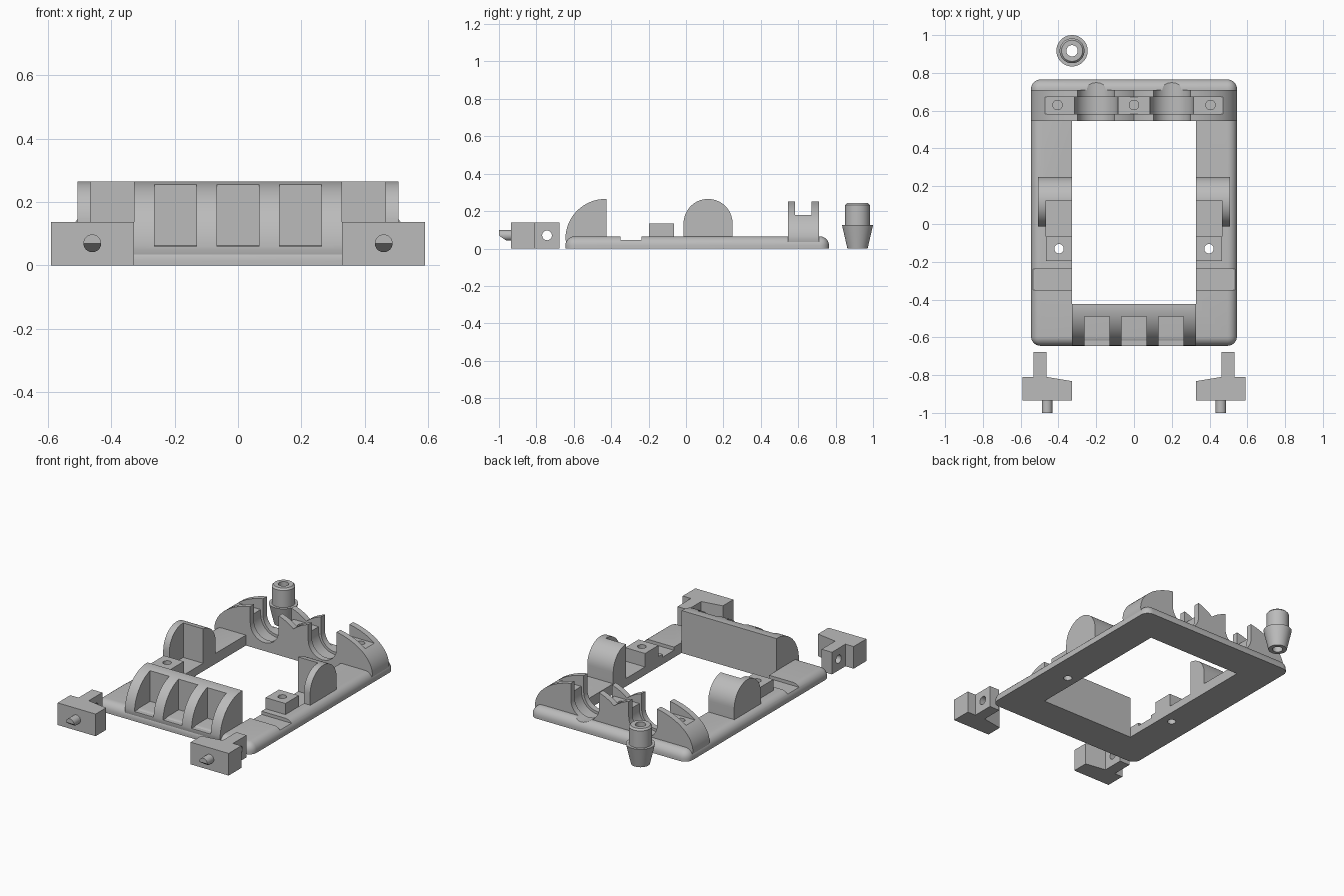
import bpy, bmesh
from math import sin, cos, pi, radians
from mathutils import Matrix

if "Cube" in bpy.data.objects:
    bpy.data.objects.remove(bpy.data.objects["Cube"], do_unlink=True)

GREY = bpy.data.materials.new("plain grey")
GREY.use_nodes = True
GREY.diffuse_color = (0.5, 0.5, 0.5, 1)
GREY.node_tree.nodes["Principled BSDF"].inputs["Base Color"].default_value = (0.5, 0.5, 0.5, 1)


def add(name, bm):
    bmesh.ops.recalc_face_normals(bm, faces=bm.faces)
    mesh = bpy.data.meshes.new(name)
    bm.to_mesh(mesh)
    bm.free()
    mesh.materials.append(GREY)
    obj = bpy.data.objects.new(name, mesh)
    bpy.context.collection.objects.link(obj)
    return obj


def prism(name, pts, axis, lo, hi):
    """Extrude a 2D outline along an axis; pts are the other two coordinates in xyz order."""
    place = {"x": lambda a, b, t: (t, a, b), "y": lambda a, b, t: (a, t, b),
             "z": lambda a, b, t: (a, b, t)}[axis]
    bm = bmesh.new()
    low = [bm.verts.new(place(a, b, lo)) for a, b in pts]
    high = [bm.verts.new(place(a, b, hi)) for a, b in pts]
    bm.faces.new(low)
    bm.faces.new(high)
    for i in range(len(pts)):
        j = (i + 1) % len(pts)
        bm.faces.new((low[i], low[j], high[j], high[i]))
    return add(name, bm)


def box(name, x, y, z):
    return prism(name, [(x[0], y[0]), (x[1], y[0]), (x[1], y[1]), (x[0], y[1])], "z", *z)


def arc(cx, cy, rx, ry, start, end, n=20):
    angles = [radians(start + (end - start) * i / n) for i in range(n + 1)]
    return [(cx + rx * cos(a), cy + ry * sin(a)) for a in angles]


def rod(name, cx, cy, r, axis, lo, hi, n=32):
    return prism(name, arc(cx, cy, r, r, 0, 360, n)[:-1], axis, lo, hi)


def cut(obj, cutter):
    mod = obj.modifiers.new("cut", "BOOLEAN")
    mod.operation = "DIFFERENCE"
    mod.solver = "EXACT"
    mod.object = cutter
    bpy.context.view_layer.update()
    bpy.context.view_layer.objects.active = obj
    bpy.ops.object.modifier_apply(modifier=mod.name)
    bpy.data.objects.remove(cutter, do_unlink=True)


parts = []

# Base frame: slab with rounded corners and top edges, open in the middle
bm = bmesh.new()
bmesh.ops.create_cube(bm, size=1, matrix=Matrix.Translation((0, 0.06, 0.0325))
                      @ Matrix.Diagonal((1.09, 1.41, 0.065, 1)))
edges = [e for e in bm.edges if max(v.co.z for v in e.verts) > 0.03]
bmesh.ops.bevel(bm, geom=edges, offset=0.05, segments=7, profile=0.5, affect="EDGES")
frame = add("base_frame", bm)
cut(frame, box("cutter", (-0.328, 0.328), (-0.424, 0.546), (-0.1, 0.2)))
parts.append(frame)

# Front clip: quarter-round bar with three pockets
outline = [(-0.424, 0.03), (-0.424, 0.265)] + arc(-0.43, 0.05, 0.215, 0.215, 90, 180) + [(-0.64, 0.03)]
clip = prism("front_clip", outline, "x", -0.328, 0.328)
for x in (-0.197, 0, 0.197):
    cut(clip, box("cutter", (x - 0.066, x + 0.066), (-0.8, -0.49), (0.06, 0.4)))
parts.append(clip)

# Rear cradle: two joined arches with a valley between them
half = arc(0.2, 0.05, 0.345, 0.21, 0, 90) + arc(0.2, 0.05, 0.27, 0.21, 90, 137.8, 10)[1:]
half[-1] = (0, half[-1][1])
outline = [(0.54, 0.03)] + half + [(-x, z) for x, z in half[-2::-1]] + [(-0.54, 0.03)]
cradle = prism("rear_cradle", outline, "y", 0.546, 0.71)
cut(cradle, box("cutter", (-0.7, 0.7), (0.583, 0.672), (0.18, 0.4)))


def trough(x, r, lo, hi):
    return prism("cutter", [(x + r, 0.4), (x - r, 0.4)] + arc(x, 0.15, r, r, 180, 360), "y", lo, hi)


for x in (-0.2, 0.2):
    for obj in (cradle, frame):
        cut(obj, trough(x, 0.098, 0.5, 0.85))
        cut(obj, trough(x, 0.114, 0.583, 0.672))
for x in (-0.405, 0, 0.405):
    cut(cradle, rod("cutter", x, 0.63, 0.025, "z", 0.08, 0.3))
parts.append(cradle)

for side, s in (("left", 1), ("right", -1)):
    def span(a, b):
        return tuple(sorted((s * a, s * b)))

    # Rail details: cross slot and shallow recess
    cut(frame, box("cutter", span(0.3, 0.6), (-0.35, -0.237), (0.045, 0.2)))
    cut(frame, box("cutter", span(0.3, 0.465), (-0.065, 0.125), (0.05, 0.2)))

    # Round-topped side tab, hollowed at its inner front
    outline = [(0.249, 0.03)] + arc(0.118, 0.134, 0.131, 0.131, 0, 180, 28) + [(-0.013, 0.03)]
    tab = prism(side + "_side_tab", outline, "x", *span(0.328, 0.507))
    cut(tab, box("cutter", span(0.3, 0.465), (-0.2, 0.125), (0.05, 0.4)))

    # Screw block with a hole running down through the frame
    block = box(side + "_screw_block", span(0.328, 0.465), (-0.197, -0.065), (0.03, 0.134))
    for obj in (block, frame):
        cut(obj, rod("cutter", s * 0.397, -0.131, 0.025, "z", -0.1, 0.3))

    # Loose latch: body with a sloped back and a drilled stem
    outline = [(0.328, -0.935), (0.59, -0.935), (0.59, -0.81), (0.533, -0.81),
               (0.533, -0.677), (0.462, -0.677), (0.462, -0.81), (0.328, -0.832)]
    latch = prism(side + "_latch", [(s * x, y) for x, y in outline], "z", 0, 0.138)
    cut(latch, rod("cutter", -0.743, 0.07, 0.026, "x", *span(0.4, 0.7)))

    # Latch peg with its underside sloped off at the tip
    peg = rod(side + "_latch_peg", s * 0.46, 0.07, 0.028, "y", -1, -0.92)
    wedge = [(-1.001, 0.07), (-0.95, 0.035), (-0.95, 0), (-1.1, 0), (-1.1, 0.07)]
    cut(peg, prism("cutter", wedge, "x", *span(0.4, 0.52)))
    parts += [tab, block, latch, peg]

# Loose plug: tapered foot, straight neck, bored through
profile = [(0.03, 0), (0.054, 0), (0.083, 0.125), (0.066, 0.125), (0.066, 0.232), (0.056, 0.243), (0.03, 0.243)]
bm = bmesh.new()
N = 40
rings = [[bm.verts.new((-0.328 + r * cos(2 * pi * i / N), 0.917 + r * sin(2 * pi * i / N), z))
          for i in range(N)] for r, z in profile]
for k, ring in enumerate(rings):
    after = rings[(k + 1) % len(rings)]
    for i in range(N):
        j = (i + 1) % N
        bm.faces.new((ring[i], ring[j], after[j], after[i]))
parts.append(add("tapered_plug", bm))

# Smooth the curves, keep the edges sharp
bpy.ops.object.select_all(action="DESELECT")
for obj in parts:
    obj.select_set(True)
bpy.context.view_layer.objects.active = frame
bpy.ops.object.shade_smooth_by_angle(angle=radians(25))
